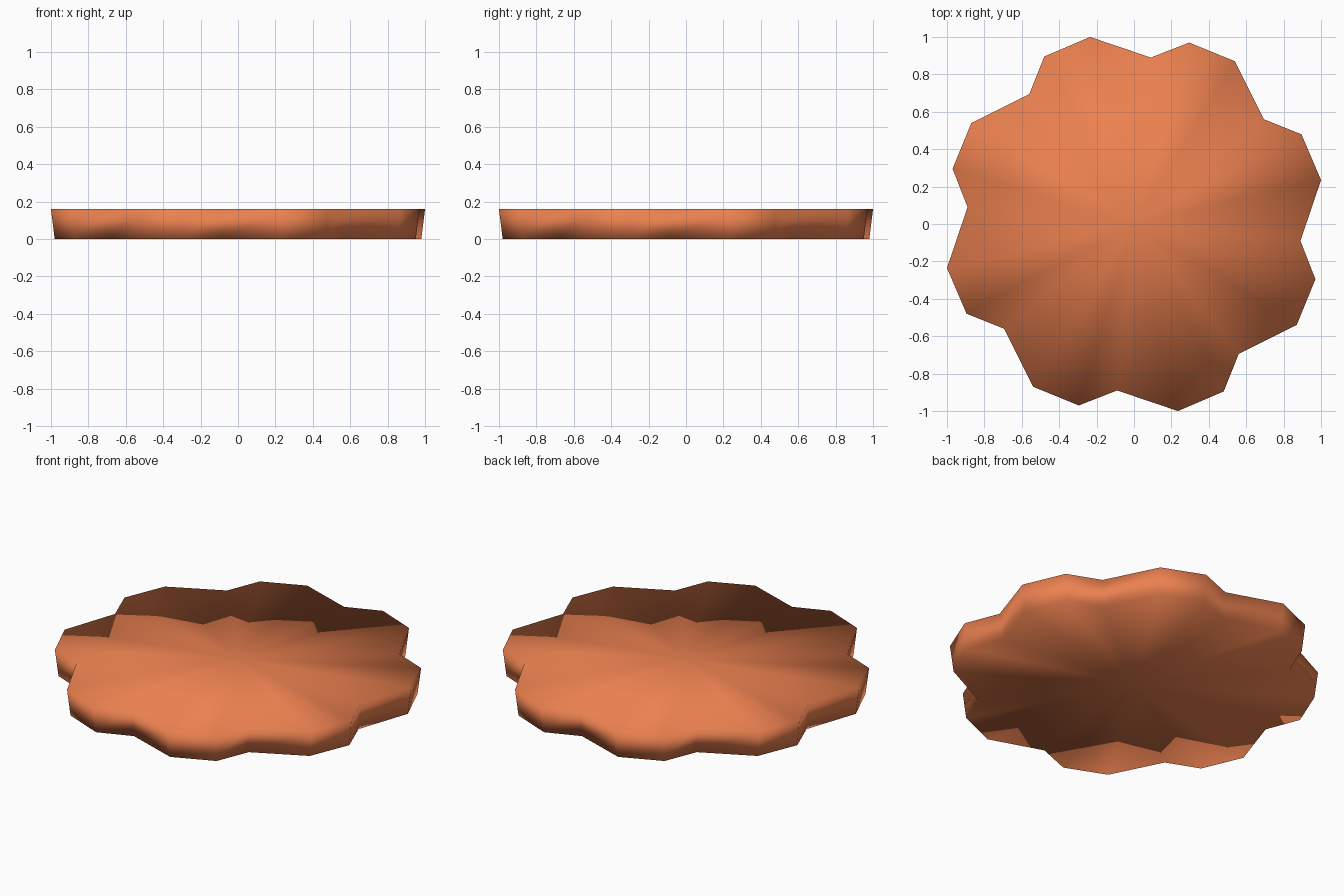
import bpy, bmesh, math

if "Cube" in bpy.data.objects:
    bpy.data.objects.remove(bpy.data.objects["Cube"])

# One quarter of the scalloped outline (two lobes), repeated four times
QUARTER = [(0.09, 0.89), (0.295, 0.97), (0.54, 0.87),
           (0.695, 0.56), (0.895, 0.48), (1.0, 0.235)]
HEIGHT = 0.16
BOTTOM_SCALE = 0.98


def outline():
    pts = []
    for k in range(4):
        c, s = math.cos(-k * math.pi / 2), math.sin(-k * math.pi / 2)
        pts += [(x * c - y * s, x * s + y * c) for x, y in QUARTER]
    return pts[::-1]  # counter-clockwise


def ring(bm, scale, z):
    return [bm.verts.new((x * scale, y * scale, z)) for x, y in outline()]


bm = bmesh.new()
bottom = ring(bm, BOTTOM_SCALE, 0)
top = ring(bm, 1.0, HEIGHT)
low_hub = bm.verts.new((0, 0, 0))
high_hub = bm.verts.new((0, 0, HEIGHT))

# Tapered side walls with fan caps above and below
n = len(top)
for i in range(n):
    j = (i + 1) % n
    bm.faces.new((bottom[i], bottom[j], top[j], top[i]))
    bm.faces.new((top[i], top[j], high_hub))
    bm.faces.new((bottom[j], bottom[i], low_hub))
bmesh.ops.recalc_face_normals(bm, faces=bm.faces[:])
for f in bm.faces:
    f.smooth = True

mesh = bpy.data.meshes.new("scalloped_disc")
bm.to_mesh(mesh)
bm.free()
disc = bpy.data.objects.new("scalloped_disc", mesh)
bpy.context.collection.objects.link(disc)

# Terracotta colour
mat = bpy.data.materials.new("terracotta")
mat.diffuse_color = (0.84, 0.22, 0.08, 1)
mat.use_nodes = True
mat.node_tree.nodes["Principled BSDF"].inputs["Base Color"].default_value = mat.diffuse_color
mesh.materials.append(mat)
